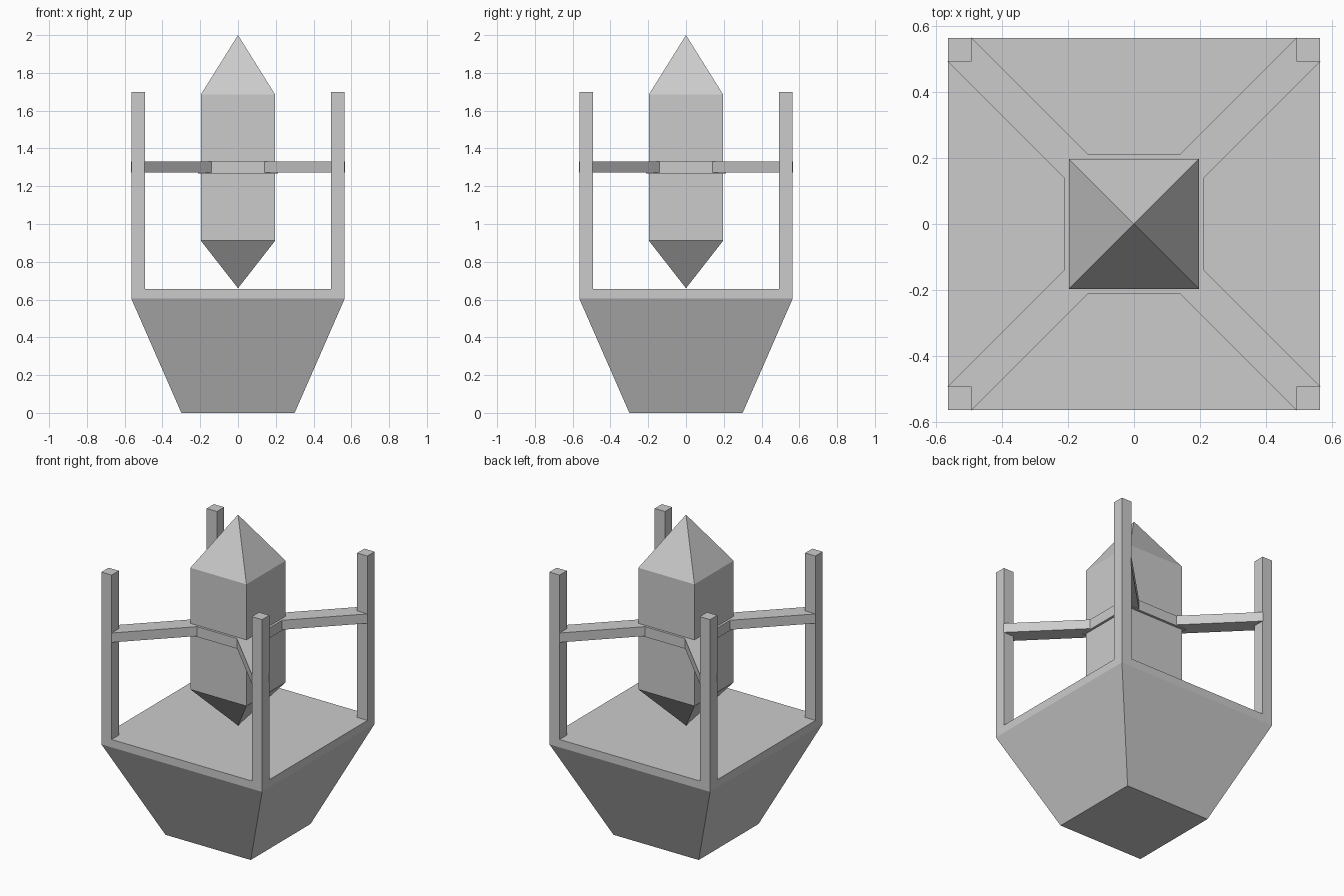
import bpy, bmesh
from math import radians
from mathutils import Matrix, Vector

if "Cube" in bpy.data.objects:
    bpy.data.objects.remove(bpy.data.objects["Cube"])


def square_stack(name, levels):
    """Loft square sections given as (half width, z); zero width is a point."""
    bm = bmesh.new()
    rings = []
    for h, z in levels:
        if h == 0:
            rings.append([bm.verts.new((0, 0, z))])
        else:
            rings.append([bm.verts.new((x * h, y * h, z))
                          for x, y in ((-1, -1), (1, -1), (1, 1), (-1, 1))])
    for a, b in zip(rings, rings[1:]):
        for i in range(4):
            j = (i + 1) % 4
            if len(a) == 1:
                bm.faces.new((a[0], b[j], b[i]))
            elif len(b) == 1:
                bm.faces.new((a[i], a[j], b[0]))
            else:
                bm.faces.new((a[i], a[j], b[j], b[i]))
    for ring in (rings[0], rings[-1]):
        if len(ring) == 4:
            bm.faces.new(ring)
    return finish(name, bm)


def box(name, size, centre, turn=0):
    """Box placed at centre, then turned about the z axis of the model."""
    bm = bmesh.new()
    m = (Matrix.Rotation(radians(turn), 4, 'Z') @ Matrix.Translation(centre)
         @ Matrix.Diagonal(Vector((*size, 1))))
    bmesh.ops.create_cube(bm, size=1, matrix=m)
    return finish(name, bm)


def finish(name, bm):
    bmesh.ops.recalc_face_normals(bm, faces=bm.faces)
    mesh = bpy.data.meshes.new(name)
    bm.to_mesh(mesh)
    bm.free()
    obj = bpy.data.objects.new(name, mesh)
    bpy.context.collection.objects.link(obj)
    return obj


# Tapered base with a straight rim and flat deck
square_stack("base", [(0.30, 0), (0.565, 0.605), (0.565, 0.655)])

# Pointed crystal in the middle
square_stack("crystal", [(0, 0.66), (0.197, 0.912), (0.197, 1.685), (0, 2.0)])

# Thin collar around the crystal
square_stack("collar", [(0.212, 1.267), (0.212, 1.332)])

# Corner posts and the diagonal arms that hold the collar
for k in range(4):
    box(f"post_{k + 1}", (0.072, 0.072, 1.06), (0.529, 0.529, 1.17), 90 * k)
    box(f"arm_{k + 1}", (0.5, 0.102, 0.06), (0.4995, 0, 1.302), 45 + 90 * k)
